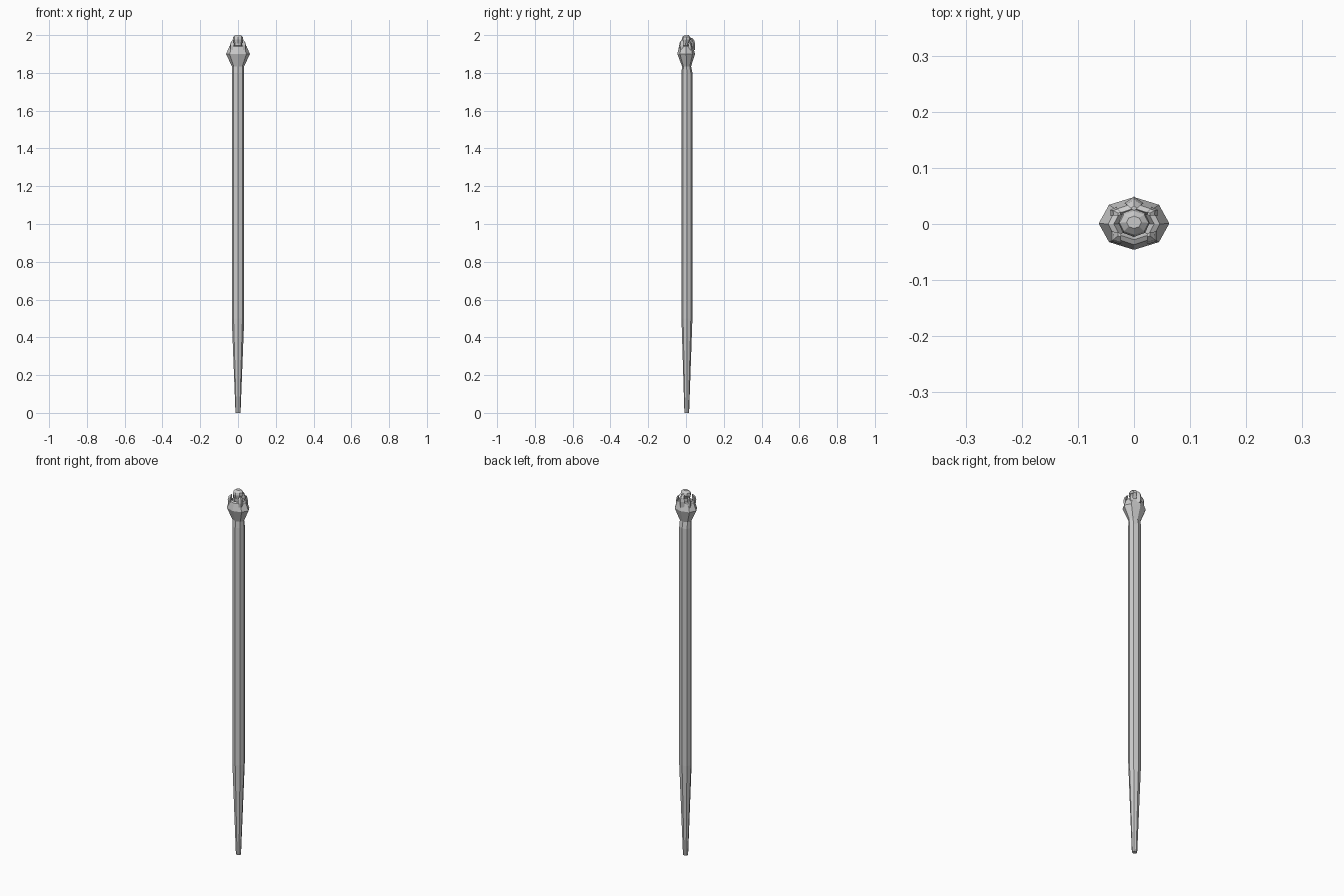
import bpy, bmesh, math
from mathutils import Vector

if "Cube" in bpy.data.objects:
    bpy.data.objects.remove(bpy.data.objects["Cube"])


def make(name, bm):
    bmesh.ops.recalc_face_normals(bm, faces=bm.faces)
    me = bpy.data.meshes.new(name)
    bm.to_mesh(me)
    bm.free()
    ob = bpy.data.objects.new(name, me)
    bpy.context.collection.objects.link(ob)
    return ob


def loft(name, rings, n=8):
    """Skin oval rings given as (z, x radius, y radius, y centre)."""
    bm = bmesh.new()
    loops = []
    for z, rx, ry, cy in rings:
        loops.append([bm.verts.new((rx * math.cos(2 * math.pi * i / n),
                                    cy + ry * math.sin(2 * math.pi * i / n), z))
                      for i in range(n)])
    for a, b in zip(loops, loops[1:]):
        for i in range(n):
            j = (i + 1) % n
            bm.faces.new((a[i], a[j], b[j], b[i]))
    bm.faces.new(loops[0])
    bm.faces.new(loops[-1])
    return make(name, bm)


def claw(name, path, mirror=True):
    """Four-sided tapering prong along (x, y, z, half width) points."""
    bm = bmesh.new()
    loops = []
    for x, y, z, r in path:
        out = Vector((x, y, 0)).normalized()
        side = Vector((-out.y, out.x, 0))
        p = Vector((x, y, z))
        loops.append([bm.verts.new(p + d * r) for d in
                      (out * 0.7, side, out * -0.7, side * -1)])
    for a, b in zip(loops, loops[1:]):
        for i in range(4):
            j = (i + 1) % 4
            bm.faces.new((a[i], a[j], b[j], b[i]))
    bm.faces.new(loops[0])
    bm.faces.new(loops[-1])
    ob = make(name, bm)
    if mirror:
        ob.modifiers.new("mirror", 'MIRROR')
    return ob


# tapered octagonal shaft flowing into the bulb-shaped head with a hollow rim
loft("shaft_and_head", [
    (0.0, 0.013, 0.012, 0.004),
    (0.015, 0.014, 0.013, 0.004),
    (0.50, 0.033, 0.029, 0.005),
    (1.80, 0.033, 0.029, 0.005),
    (1.835, 0.033, 0.024, 0.003),
    (1.90, 0.063, 0.047, 0.001),
    (1.94, 0.046, 0.037, 0.0),
    (1.945, 0.036, 0.028, 0.0),
    (1.925, 0.026, 0.019, 0.0),
])

# faceted knob in the middle of the head
loft("top_knob", [
    (1.915, 0.018, 0.012, -0.002),
    (1.955, 0.022, 0.015, -0.002),
    (1.978, 0.028, 0.025, 0.002),
    (1.99, 0.026, 0.021, 0.002),
    (2.0, 0.013, 0.011, 0.003),
])

# rounded front lumps
claw("front_lump", [
    (0.033, -0.024, 1.92, 0.010), (0.033, -0.025, 1.945, 0.014),
    (0.030, -0.023, 1.965, 0.012), (0.026, -0.019, 1.974, 0.005)])

# hooked rear prongs
claw("rear_prong", [
    (0.036, 0.022, 1.92, 0.010), (0.037, 0.022, 1.945, 0.009),
    (0.033, 0.021, 1.965, 0.007), (0.026, 0.018, 1.972, 0.004)])

# central prong at the back
claw("back_prong", [
    (0, 0.036, 1.92, 0.015), (0, 0.037, 1.95, 0.017),
    (0, 0.035, 1.972, 0.013), (0, 0.028, 1.985, 0.006)], mirror=False)
